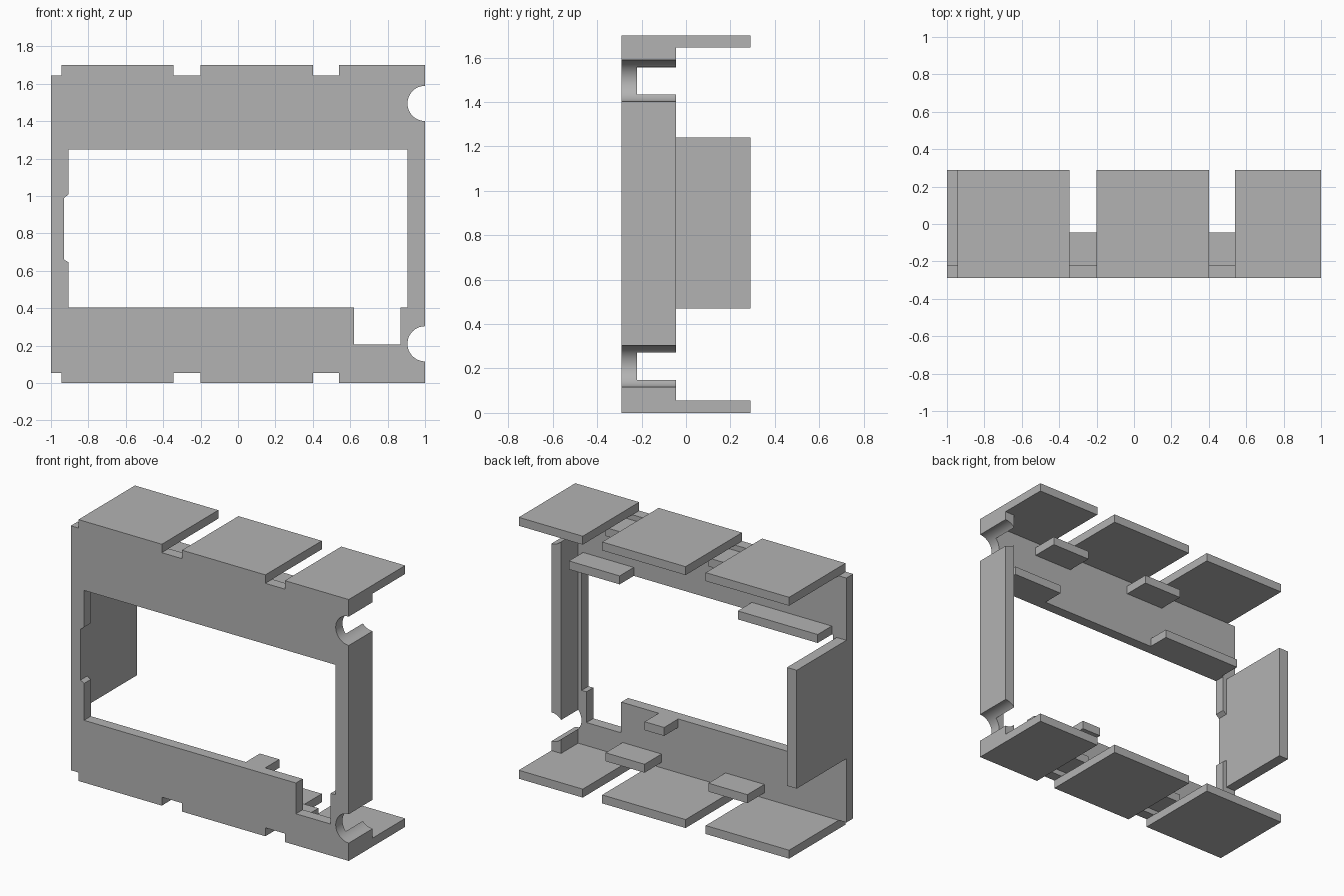
import bpy, bmesh, math
from mathutils import Matrix

if "Cube" in bpy.data.objects:
    bpy.data.objects.remove(bpy.data.objects["Cube"], do_unlink=True)

grey = bpy.data.materials.new("plain_grey")
grey.use_nodes = True
grey.diffuse_color = (0.45, 0.45, 0.45, 1)
grey.node_tree.nodes["Principled BSDF"].inputs["Base Color"].default_value = grey.diffuse_color

FRONT, PLATE_BACK, WALL_BACK, CLIP_BACK, BACK = -0.29, -0.22, -0.045, -0.075, 0.29
HEIGHT, SKIN, WALL = 1.70, 0.055, 0.07


def finish(name, bm):
    bmesh.ops.recalc_face_normals(bm, faces=bm.faces)
    mesh = bpy.data.meshes.new(name)
    bm.to_mesh(mesh)
    bm.free()
    mesh.materials.append(grey)
    obj = bpy.data.objects.new(name, mesh)
    bpy.context.collection.objects.link(obj)
    return obj


def prism(name, outline, y0, y1):
    """Extrude an (x, z) outline from y0 to y1."""
    bm = bmesh.new()
    face = bm.faces.new([bm.verts.new((x, y0, z)) for x, z in outline])
    new = bmesh.ops.extrude_face_region(bm, geom=[face])["geom"]
    bmesh.ops.translate(bm, vec=(0, y1 - y0, 0),
                        verts=[v for v in new if isinstance(v, bmesh.types.BMVert)])
    return finish(name, bm)


def box(name, x0, x1, y0, y1, z0, z1):
    return prism(name, [(x0, z0), (x1, z0), (x1, z1), (x0, z1)], y0, y1)


def cut(target, cutters):
    for cutter in cutters:
        cutter.hide_render = True
        mod = target.modifiers.new("cut", "BOOLEAN")
        mod.operation, mod.solver, mod.object = "DIFFERENCE", "EXACT", cutter
        bpy.context.view_layer.objects.active = target
        bpy.ops.object.modifier_apply(modifier=mod.name)


# Cutters: window with side recess and lower notch, and two round side notches
window = prism("window_cutter", [
    (-0.905, 0.405), (0.62, 0.405), (0.62, 0.205), (0.87, 0.205), (0.87, 0.405),
    (0.905, 0.405), (0.905, 1.25), (-0.905, 1.25), (-0.905, 1.01),
    (-0.93, 0.99), (-0.93, 0.66), (-0.905, 0.645)], -0.5, 0.5)
rounds = []
for z in (0.21, 1.495):
    bm = bmesh.new()
    bmesh.ops.create_cone(bm, cap_ends=True, segments=48, radius1=0.094, radius2=0.094,
                          depth=1, matrix=Matrix.Translation((1, 0, z))
                          @ Matrix.Rotation(math.pi / 2, 4, "X"))
    rounds.append(finish("round_cutter", bm))

# Front plate and side walls
plate = box("front_plate", -1, 1, FRONT, PLATE_BACK, SKIN, HEIGHT - SKIN)
cut(plate, [window] + rounds)
left_wall = box("left_wall", 1 - WALL, 1, PLATE_BACK, WALL_BACK, SKIN, HEIGHT - SKIN)
cut(left_wall, rounds)
box("right_wall", -1, -1 + WALL, PLATE_BACK, BACK, 0.47, 1.24)

for obj in (plate, left_wall):
    bpy.ops.object.select_all(action="DESELECT")
    obj.select_set(True)
    bpy.context.view_layer.objects.active = obj
    bpy.ops.object.shade_smooth_by_angle(angle=math.radians(30))

for cutter in [window] + rounds:
    bpy.data.objects.remove(cutter, do_unlink=True)

# Top and bottom flaps, with a short tab behind each gap
for level, flap_z, tab_z in (("bottom", 0, 0.09), ("top", HEIGHT - SKIN, HEIGHT - 0.09 - SKIN)):
    for x0, x1 in ((-0.945, -0.345), (-0.2, 0.4), (0.54, 1)):
        box(level + "_flap", x0, x1, FRONT, BACK, flap_z, flap_z + SKIN)
    for x in (-0.27, 0.47):
        box(level + "_tab", x - 0.14, x + 0.14, PLATE_BACK, WALL_BACK, tab_z, tab_z + SKIN)

# Clips along the window edges
for name, x0, x1, z in (("upper_right_clip", -0.895, -0.32, 1.25),
                        ("upper_left_clip", 0.53, 0.895, 1.25),
                        ("lower_clip", 0.21, 0.35, 0.35)):
    box(name, x0, x1, PLATE_BACK, CLIP_BACK, z, z + SKIN)
